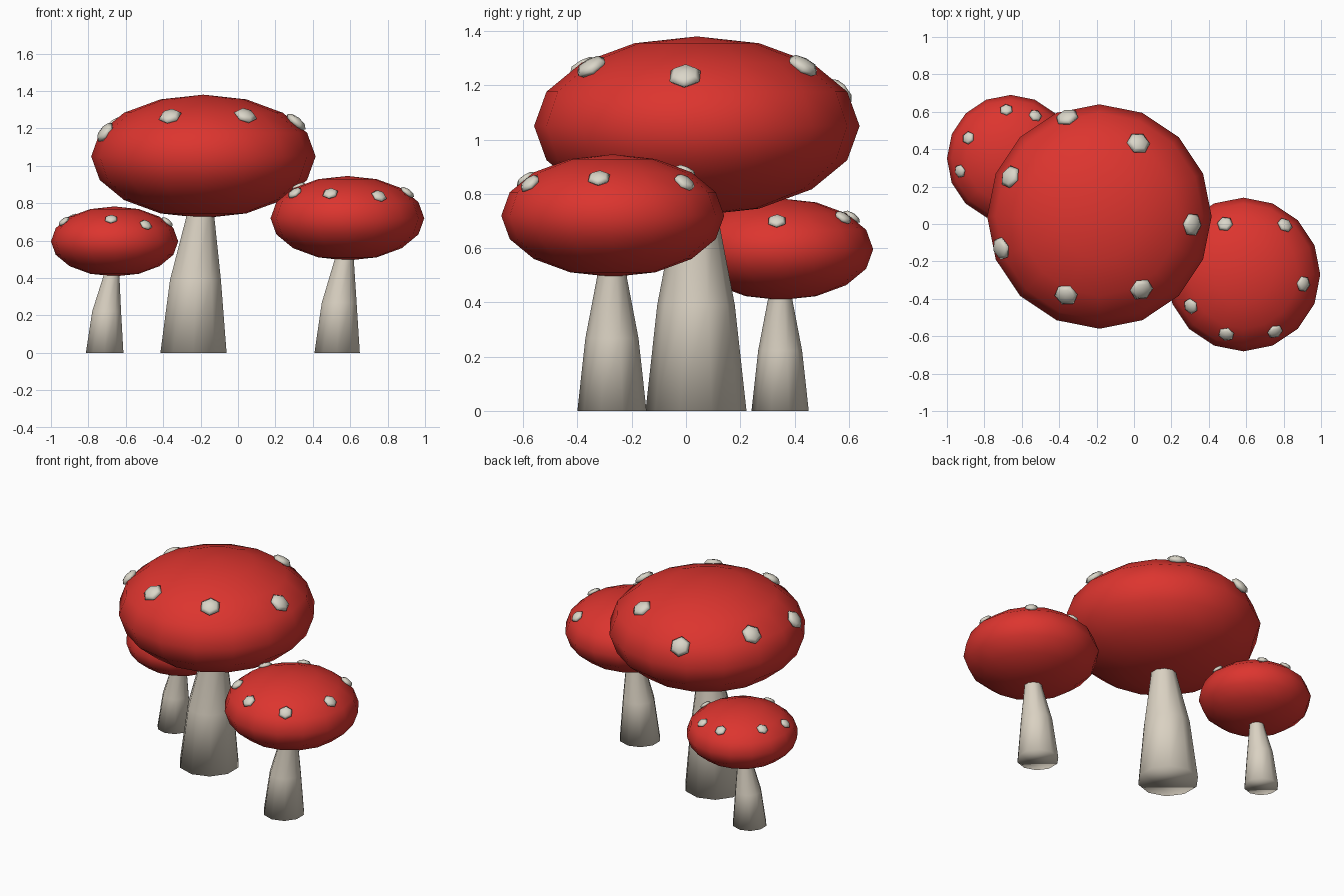
import bpy
import bmesh
from math import cos, sin, radians, sqrt
from mathutils import Matrix, Vector

if "Cube" in bpy.data.objects:
    bpy.data.objects.remove(bpy.data.objects["Cube"], do_unlink=True)


def material(name, color):
    mat = bpy.data.materials.new(name)
    mat.use_nodes = True
    mat.diffuse_color = (*color, 1)
    bsdf = next(n for n in mat.node_tree.nodes if n.type == "BSDF_PRINCIPLED")
    bsdf.inputs["Base Color"].default_value = (*color, 1)
    return mat


RED = material("cap red", (0.72, 0.035, 0.028))
CREAM = material("stem cream", (0.70, 0.64, 0.54))
PALE = material("spot pale", (0.70, 0.67, 0.58))


def finish(name, bm, mat):
    bmesh.ops.recalc_face_normals(bm, faces=bm.faces)
    for face in bm.faces:
        face.smooth = True
    mesh = bpy.data.meshes.new(name)
    bm.to_mesh(mesh)
    bm.free()
    mesh.materials.append(mat)
    obj = bpy.data.objects.new(name, mesh)
    bpy.context.collection.objects.link(obj)


def stem(name, base, lean, size):
    # leaning tapered rings: (height, radius, share of the lean)
    sides = 10
    bm = bmesh.new()
    rings = []
    for z, r, share in ((0, 0.186, 0), (0.39, 0.143, 0.2), (0.72, 0.08, 0.68), (0.95, 0.07, 1)):
        ring = []
        for i in range(sides):
            a = radians(90 + 360 * i / sides)
            ring.append(bm.verts.new((base[0] + lean * share + r * size * cos(a),
                                      base[1] + r * size * sin(a), z * size)))
        rings.append(ring)
    for low, high in zip(rings, rings[1:]):
        for i in range(sides):
            j = (i + 1) % sides
            bm.faces.new((low[i], low[j], high[j], high[i]))
    bm.faces.new(rings[0][::-1])
    bm.faces.new(rings[-1])
    finish(name, bm, CREAM)


def mushroom(label, size, center, lean, spots):
    x, y = center
    radius, half, height = 0.6 * size, 0.33 * size, 1.05 * size
    stem(label + "_stem", (x - lean, y - 0.003), lean, size)

    # flattened round cap
    bm = bmesh.new()
    bmesh.ops.create_uvsphere(
        bm, u_segments=16, v_segments=8, radius=1,
        matrix=Matrix.Translation((x, y, height)) @ Matrix.Diagonal((radius, radius, half, 1)))
    finish(label + "_cap", bm, RED)

    # small raised spots lying on the cap surface: (angle, share of radius)
    for n, (angle, share) in enumerate(spots, 1):
        a = radians(angle)
        out = Vector((cos(a) * share, sin(a) * share, sqrt(1 - share * share)))
        place = Vector((x + out.x * radius, y + out.y * radius, height + out.z * half))
        normal = Vector((out.x / radius, out.y / radius, out.z / half))
        turn = normal.to_track_quat("Z", "Y").to_matrix().to_4x4()
        bm = bmesh.new()
        bmesh.ops.create_uvsphere(
            bm, u_segments=6, v_segments=4, radius=0.064 * size,
            matrix=Matrix.Translation(place) @ turn @ Matrix.Diagonal((1, 1, 0.42, 1)))
        finish(f"{label}_spot_{n}", bm, PALE)


mushroom("large", 1.0, (-0.185, 0.04), 0.053,
         [(108, 0.93), (62, 0.74), (-5, 0.83), (-60, 0.75), (-113, 0.76), (198, 0.92), (156, 0.87)])
mushroom("medium", 0.685, (0.585, -0.27), 0.055,
         [(110, 0.70), (50, 0.84), (-9, 0.79), (-61, 0.85), (-106, 0.81), (211, 0.80), (160, 0.68)])
mushroom("small", 0.567, (-0.66, 0.35), 0.053,
         [(95, 0.77), (60, 0.78), (154, 0.74), (194, 0.82), (266, 0.77), (-56, 0.88), (-3, 0.83)])
